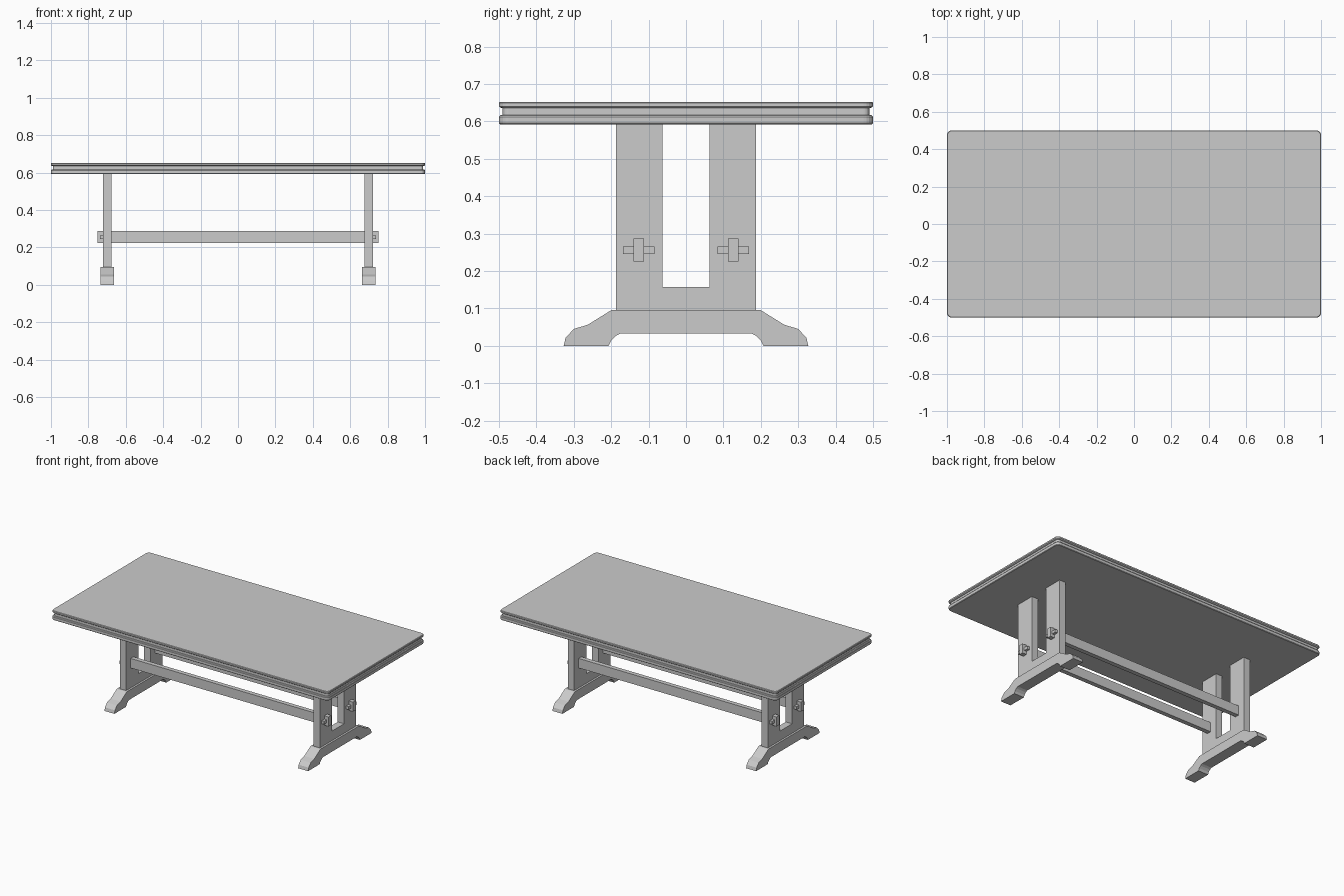
import bpy, bmesh
from math import cos, sin, pi

if "Cube" in bpy.data.objects:
    bpy.data.objects.remove(bpy.data.objects["Cube"])


def finish(name, bm):
    bmesh.ops.recalc_face_normals(bm, faces=bm.faces)
    me = bpy.data.meshes.new(name)
    bm.to_mesh(me)
    bm.free()
    ob = bpy.data.objects.new(name, me)
    bpy.context.collection.objects.link(ob)
    return ob


def box(name, x, y, z):
    bm = bmesh.new()
    bmesh.ops.create_cube(bm, size=1)
    for v in bm.verts:
        v.co = [(a + b) / 2 + c * (b - a) for c, (a, b) in zip(v.co, (x, y, z))]
    return finish(name, bm)


def rounded_rect(hx, hy, r, steps=5):
    pts = []
    for k, (sx, sy) in enumerate([(1, 1), (-1, 1), (-1, -1), (1, -1)]):
        for i in range(steps + 1):
            a = (k + i / steps) * pi / 2
            pts.append((sx * (hx - r) + r * cos(a), sy * (hy - r) + r * sin(a)))
    return pts


# Tabletop: edge profile (inset, height) lofted round a rounded rectangle
edge = [(0.003, 0.592), (0, 0.595), (0, 0.612), (0.003, 0.616), (0.010, 0.617),
        (0.010, 0.635), (0.003, 0.637), (0, 0.640), (0, 0.649), (0.003, 0.652)]
bm = bmesh.new()
rings = [[bm.verts.new((x, y, z)) for x, y in rounded_rect(1 - d, 0.5 - d, 0.025 - d)]
         for d, z in edge]
n = len(rings[0])
for lo, hi in zip(rings, rings[1:]):
    for i in range(n):
        j = (i + 1) % n
        bm.faces.new((lo[i], lo[j], hi[j], hi[i]))
bm.faces.new(rings[0])
bm.faces.new(rings[-1])
finish("tabletop", bm)

# Half outline of a trestle foot, from the top centre out and back underneath
half = [(0.2, 0.095), (0.263, 0.056), (0.3, 0.045), (0.322, 0.021), (0.327, 0),
        (0.207, 0), (0.2, 0.014), (0.188, 0.026), (0.175, 0.033)]
outline = half + [(-y, z) for y, z in reversed(half)]


def foot(name, x0, x1):
    bm = bmesh.new()
    face = bm.faces.new([bm.verts.new((x0, y, z)) for y, z in outline])
    ext = bmesh.ops.extrude_face_region(bm, geom=[face], use_keep_orig=True)
    for v in ext["geom"]:
        if isinstance(v, bmesh.types.BMVert):
            v.co.x = x1
    return finish(name, bm)


def span(s, a, b):
    return tuple(sorted((s * a, s * b)))


# Trestles at both ends
for s, end in ((-1, "left"), (1, "right")):
    foot(f"{end}_foot", *span(s, 0.663, 0.735))
    box(f"{end}_spacer", span(s, 0.676, 0.722), (-0.0625, 0.0625), (0.094, 0.157))
    for t, side in ((-1, "front"), (1, "back")):
        box(f"{end}_{side}_post", span(s, 0.676, 0.722), span(t, 0.0625, 0.1875), (0.094, 0.593))
        box(f"{end}_{side}_peg", span(s, 0.721, 0.739), span(t, 0.084, 0.168), (0.245, 0.265))

# Long stretchers passing through the posts
for t, side in ((-1, "front"), (1, "back")):
    box(f"{side}_stretcher", (-0.752, 0.752), span(t, 0.112, 0.141), (0.225, 0.287))
